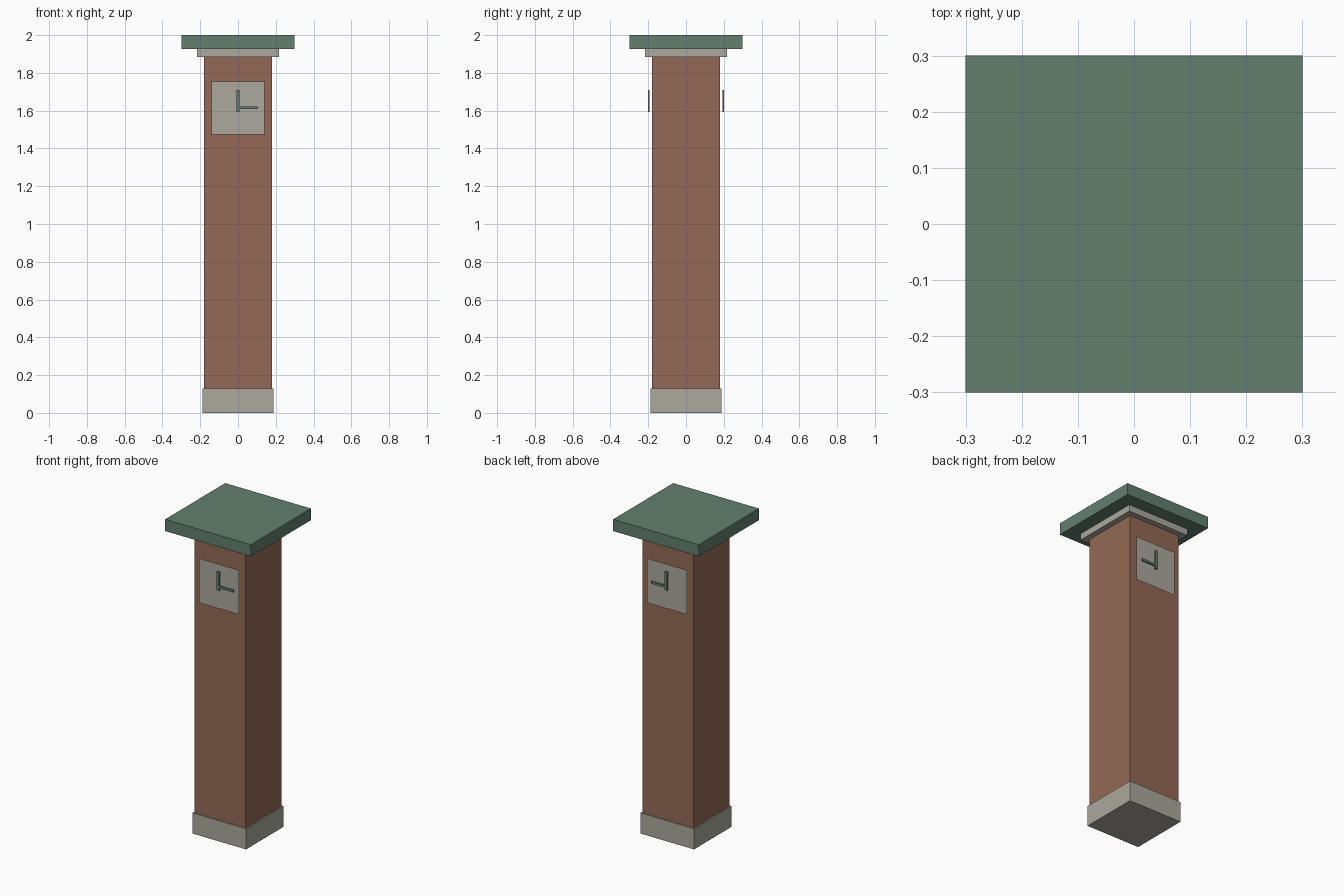
import bpy
import bmesh

if "Cube" in bpy.data.objects:
    bpy.data.objects.remove(bpy.data.objects["Cube"])


def material(name, rgb):
    m = bpy.data.materials.new(name)
    m.diffuse_color = (*rgb, 1.0)
    m.use_nodes = True
    m.node_tree.nodes["Principled BSDF"].inputs["Base Color"].default_value = m.diffuse_color
    return m


brick = material("brick_red", (0.296, 0.141, 0.093))
stone = material("pale_stone", (0.407, 0.392, 0.337))
green = material("copper_green", (0.122, 0.212, 0.159))


def finish(name, bm, mat):
    mesh = bpy.data.meshes.new(name)
    bm.to_mesh(mesh)
    bm.free()
    mesh.materials.append(mat)
    obj = bpy.data.objects.new(name, mesh)
    bpy.context.collection.objects.link(obj)
    return obj


def box(name, x, y, z, mat):
    """Box given as (min, max) along each axis."""
    bm = bmesh.new()
    bmesh.ops.create_cube(bm, size=1.0)
    for v in bm.verts:
        v.co = [(a + b) / 2 + c * (b - a) for (a, b), c in zip((x, y, z), v.co)]
    return finish(name, bm, mat)


def square_block(name, half, z0, z1, mat):
    return box(name, (-half, half), (-half, half), (z0, z1), mat)


# Tower body, bottom to top
square_block("base", 0.188, 0.0, 0.13, stone)
square_block("shaft", 0.18, 0.13, 1.885, brick)
square_block("cornice", 0.216, 1.885, 1.926, stone)
square_block("roof_slab", 0.30, 1.926, 2.0, green)

# Clocks on the front and back, mirrored across y
for side, s in (("front", -1), ("back", 1)):
    # Dial: a single sheet standing just off the wall, facing outward
    bm = bmesh.new()
    corners = [(-0.14, 1.474), (0.14, 1.474), (0.14, 1.755), (-0.14, 1.755)]
    if s > 0:
        corners.reverse()
    bm.faces.new([bm.verts.new((x, s * 0.191, z)) for x, z in corners])
    finish(side + "_dial", bm, stone)
    # Hands
    depth = sorted((s * 0.192, s * 0.201))
    box(side + "_minute_hand", (-0.009, 0.009), depth, (1.592, 1.71), green)
    box(side + "_hour_hand", (0.009, 0.105), depth, (1.608, 1.622), green)
